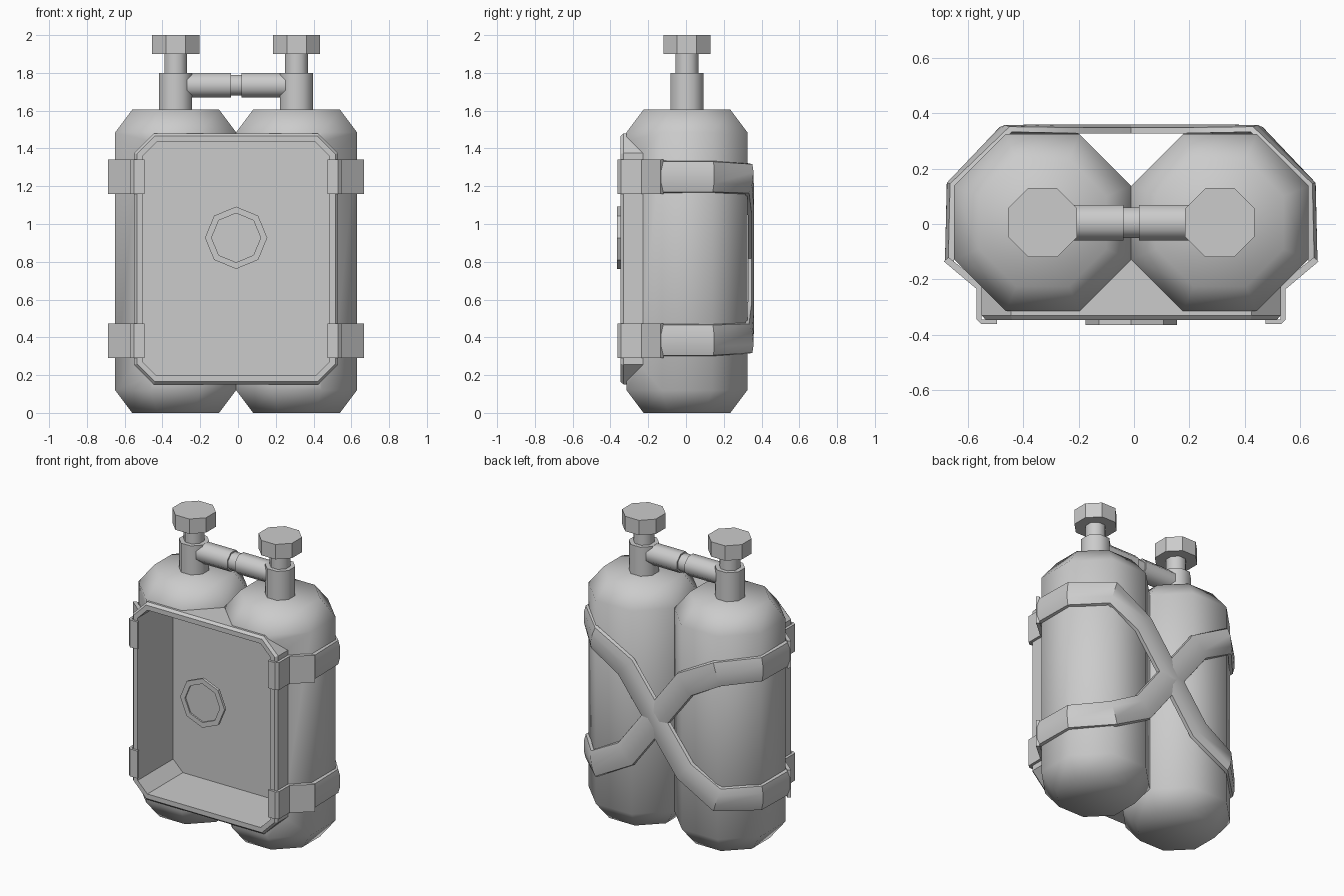
import bpy, bmesh, math
from mathutils import Vector

if "Cube" in bpy.data.objects:
    bpy.data.objects.remove(bpy.data.objects["Cube"])

MID = -0.01        # centre line between the tanks
STRAP_MID = 0.8175   # height where the straps cross

grey = bpy.data.materials.new("plain grey")
grey.use_nodes = True
color = (0.6, 0.6, 0.6, 1)
grey.diffuse_color = color
grey.node_tree.nodes["Principled BSDF"].inputs["Base Color"].default_value = color


def loft(name, rings, smooth=None):
    """Skin a list of closed rings, cap both ends."""
    bm = bmesh.new()
    loops = [[bm.verts.new(p) for p in ring] for ring in rings]
    for a, b in zip(loops, loops[1:]):
        for i in range(len(a)):
            j = (i + 1) % len(a)
            bm.faces.new((a[i], a[j], b[j], b[i]))
    bm.faces.new(loops[0])
    bm.faces.new(loops[-1])
    bmesh.ops.recalc_face_normals(bm, faces=bm.faces)
    mesh = bpy.data.meshes.new(name)
    bm.to_mesh(mesh)
    bm.free()
    mesh.materials.append(grey)
    ob = bpy.data.objects.new(name, mesh)
    bpy.context.collection.objects.link(ob)
    if smooth:
        smooth_object(ob, smooth)
    return ob


def smooth_object(ob, angle):
    bpy.ops.object.select_all(action='DESELECT')
    ob.select_set(True)
    bpy.context.view_layer.objects.active = ob
    bpy.ops.object.shade_smooth_by_angle(angle=math.radians(angle))


def octagon(r, flat=True):
    """Eight points; r is the half width across flats, or the corner radius."""
    step = math.pi / 4
    radius = r / math.cos(step / 2) if flat else r
    turn = step / 2 if flat else 0
    return [(radius * math.cos(turn + k * step), radius * math.sin(turn + k * step))
            for k in range(8)]


def turned(name, x, profile, smooth=None):
    return loft(name, [[(x + u, 0.005 + v, z) for u, v in octagon(r)]
                       for r, z in profile], smooth)


def frame_ring(inset, y):
    """Rectangle with cut corners, facing the front."""
    w, h, c = 0.54 - inset, 0.665 - inset, 0.105 - 0.7 * inset
    pts = [(w, h - c), (w - c, h), (c - w, h), (-w, h - c),
           (-w, c - h), (c - w, -h), (w - c, -h), (w, c - h)]
    return [(MID + x, y, 0.815 + z) for x, z in pts]


# open tray at the front
loft("front_tray", [frame_ring(0, 0.06), frame_ring(0, -0.33),
                    frame_ring(0.015, -0.347), frame_ring(0.047, -0.347),
                    frame_ring(0.047, 0.03)])

# round badge with a raised rim
loft("badge", [[(MID + u, y, 0.927 + v) for u, v in octagon(r, False)]
               for r, y in ((0.165, -0.347), (0.165, -0.365),
                            (0.13, -0.365), (0.13, -0.355))])

# tanks, hollowed where the tray sits, with valves on top
cutter = loft("tray_cutter", [frame_ring(0.02, 0.045), frame_ring(0.02, -0.5)])
cutter.hide_render = True
for side, s in (("left", 1), ("right", -1)):
    x = MID + s * 0.32
    tank = turned(side + "_tank", x,
                  ((0.23, 0), (0.32, 0.12), (0.32, 1.485), (0.23, 1.605)))
    cut = tank.modifiers.new("tray space", 'BOOLEAN')
    cut.operation = 'DIFFERENCE'
    cut.solver = 'EXACT'
    cut.object = cutter
    bpy.context.view_layer.objects.active = tank
    bpy.ops.object.modifier_apply(modifier=cut.name)
    smooth_object(tank, 60)
    turned(side + "_valve_neck", x, ((0.087, 1.59), (0.087, 1.8)), 50)
    turned(side + "_valve_stem", x, ((0.06, 1.79), (0.06, 1.91)), 50)
    turned(side + "_valve_knob", x, ((0.125, 1.9), (0.125, 2.0)))
bpy.data.objects.remove(cutter)

# pipe joining the valves, with a narrow middle
half_pipe = [(0.27, 0.064), (0.028, 0.064), (0.028, 0.055)]
pipe = [(-x, r) for x, r in half_pipe] + [(x, r) for x, r in reversed(half_pipe)]
loft("cross_pipe", [[(MID + x, 0.005 + u, 1.735 + v) for u, v in octagon(r)]
                    for x, r in pipe], 50)

# four clips that hook over the tray edge
clip = [(0.485, -0.362), (0.54, -0.362), (0.558, -0.345), (0.558, -0.235),
        (0.677, -0.135), (0.66, -0.12), (0.54, -0.215), (0.54, -0.345), (0.485, -0.345)]
for side, s in (("left", 1), ("right", -1)):
    for level, z in (("upper", 1.25), ("lower", 0.382)):
        loft(f"{level}_{side}_clip",
             [[(MID + s * x, y, z + dz) for x, y in clip] for dz in (-0.092, 0.092)])

# two straps crossing behind the tanks: point, then outward direction
half = [((0.645, -0.135, 1.25), (1, -0.1)), ((0.64, 0.138, 1.25), (1, 0.41)),
        ((0.455, 0.328, 1.24), (0.41, 1)), ((0.22, 0.332, 1.11), (0, 1))]
path = half + [((-x, y, 2 * STRAP_MID - z), (-nx, ny))
               for (x, y, z), (nx, ny) in reversed(half)]
section = [(-0.085, -0.005), (-0.08, 0.016), (-0.035, 0.028),
           (0.035, 0.028), (0.08, 0.016), (0.085, -0.005)]
for side, s in (("left", 1), ("right", -1)):
    pts = [Vector((MID + s * x, y, z)) for (x, y, z), n in path]
    rings = []
    for i, p in enumerate(pts):
        out = Vector((s * path[i][1][0], path[i][1][1], 0)).normalized()
        before = (p - pts[max(i - 1, 0)]).normalized()
        after = (pts[min(i + 1, len(pts) - 1)] - p).normalized()
        across = out.cross(before + after).normalized()
        rings.append([p + across * u + out * v for u, v in section])
    loft(f"upper_{side}_strap", rings, 40)
